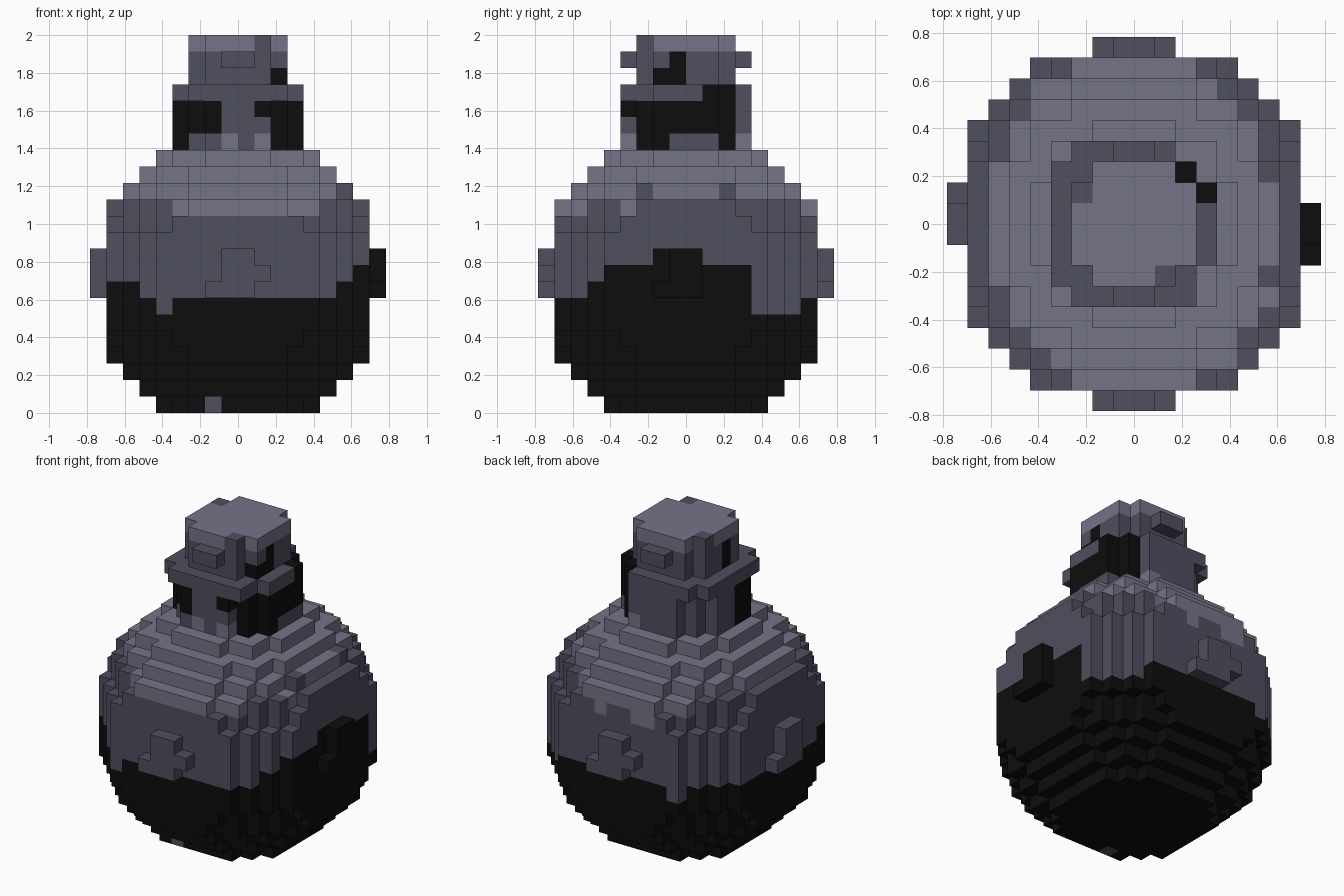
import bpy, bmesh

cube = bpy.data.objects.get("Cube")
if cube:
    bpy.data.objects.remove(cube, do_unlink=True)

V = 2 / 23                      # edge of one block
LIGHT, GREY, BLACK = 0, 1, 2


def material(name, rgb):
    m = bpy.data.materials.new(name)
    m.use_nodes = True
    m.diffuse_color = (*rgb, 1)
    bsdf = m.node_tree.nodes["Principled BSDF"]
    bsdf.inputs["Base Color"].default_value = (*rgb, 1)
    bsdf.inputs["Roughness"].default_value = 0.9
    return m


MATS = [material("light_slate", (0.174, 0.174, 0.25)),
        material("dark_slate", (0.08, 0.077, 0.114)),
        material("soot_black", (0.004, 0.004, 0.004))]


def disc(r2, k, cut=()):
    """Blocks of a round layer at height k."""
    return {(i, j, k) for i in range(-8, 8) for j in range(-8, 8)
            if (i + .5) ** 2 + (j + .5) ** 2 <= r2 and (i, j) not in cut}


def box(x, y, z):
    return {(i, j, k) for i in range(*x) for j in range(*y) for k in range(*z)}


def facing(i, j):
    x, y = i + .5, j + .5
    if abs(x) > abs(y):
        return "east" if x > 0 else "west"
    return "back" if y > 0 else "front"


# Colour rules, by block position
def body_colour(i, j, k):
    side = facing(i, j)
    low, high = 7, 13
    if side == "front":
        low = 6 if i == -5 else 9 if i == 7 else 8 if i in (6, -8) else 7
        high = 12 if -4 <= i < 5 else 13
        if (j, k) == (-5, 0) and i == -2:
            return GREY
    elif side == "east":
        low = (7 if j < -6 else 8 if j < -5 else 9 if j < -2 else
               10 if j < 1 else 9 if j < 4 else 6)
        high = 12 if j == -4 else 14 if j in (-3, 2, 3) and i >= 6 else 13
    elif side == "back":
        low = 6 if i == -5 or i >= 5 else 7
        high = 11 if i in (1, -2, -3) else 12 if -5 <= i < 4 else 13
    else:
        low = 7 if j >= -4 else 8
    return BLACK if k < low else LIGHT if k >= high else GREY


def neck_colour(i, j, k):
    if j < 0 and i < -1 and (k > 16 or i == -4):
        return BLACK
    if j < -2 and ((k == 18 and i >= 1) or i >= 2):
        return BLACK
    if i >= 2 and ((k > 16 and j < 3) or j in (-2, 2)):
        return BLACK
    if k == 16 and ((j < -2 and i in (-1, 1)) or (j == 3 and i == 1)):
        return LIGHT
    return GREY


def rim_colour(i, j, k):
    return BLACK if i >= 2 and j in (1, 2) else GREY


def cap_colour(i, j, k):
    if k == 22:
        return GREY if (i, j) in ((1, -3), (-3, 1)) else LIGHT
    if i == 2 and (j == -1 or (j == -2 and k == 20)):
        return BLACK
    return BLACK if i == -3 and j == -1 else GREY


def plain(c):
    return lambda i, j, k: c


# Round body, stacked from discs of a sphere
body = set()
for k in range(16):
    body |= disc((81 if k == 15 else 83.5) - (k - 7.5) ** 2, k)

# Cross-like studs on the four sides of the body
front_stud = box((-1, 1), (-9, -8), (7, 10)) | {(-2, -9, 7), (1, -9, 8)}
back_stud = {(-1 - i, -1 - j, k) for i, j, k in front_stud}
east_stud = box((8, 9), (-1, 1), (7, 10)) | {(8, -2, 7)}
west_stud = {(-1 - i, -1 - j, k) for i, j, k in east_stud}

# Neck, worn rim, stopper and its two tabs
neck = disc(16, 16) | disc(16, 17) | disc(16, 18)
rim = disc(19, 19, cut=((3, 2), (3, -3), (2, 3)))
stopper = disc(10, 20) | disc(10, 21) | disc(10, 22)
front_tab = box((-1, 1), (-4, -3), (21, 22))
back_tab = box((-1, 1), (3, 4), (21, 22))

PARTS = [("round_body", body, body_colour),
         ("front_stud", front_stud, plain(GREY)),
         ("back_stud", back_stud, plain(GREY)),
         ("left_stud", east_stud, plain(BLACK)),
         ("right_stud", west_stud, plain(GREY)),
         ("neck", neck, neck_colour),
         ("neck_rim", rim, rim_colour),
         ("stopper", stopper, cap_colour),
         ("front_tab", front_tab, plain(GREY)),
         ("back_tab", back_tab, plain(GREY))]
SOLID = set().union(*(p[1] for p in PARTS))


def build(name, cells, colour):
    """Skin the blocks, leaving out faces that touch another block."""
    bm = bmesh.new()
    verts = {}

    def vert(p):
        if p not in verts:
            verts[p] = bm.verts.new([c * V for c in p])
        return verts[p]

    for cell in sorted(cells):
        for axis in range(3):
            u, w = (axis + 1) % 3, (axis + 2) % 3
            for step in (0, 1):
                near = list(cell)
                near[axis] += 2 * step - 1
                if tuple(near) in SOLID:
                    continue
                ring = []
                for a, b in ((0, 0), (1, 0), (1, 1), (0, 1)):
                    p = list(cell)
                    p[axis] += step
                    p[u] += a
                    p[w] += b
                    ring.append(vert(tuple(p)))
                face = bm.faces.new(ring if step else ring[::-1])
                face.material_index = colour(*cell)
    mesh = bpy.data.meshes.new(name)
    bm.to_mesh(mesh)
    bm.free()
    for m in MATS:
        mesh.materials.append(m)
    bpy.context.scene.collection.objects.link(bpy.data.objects.new(name, mesh))


for part in PARTS:
    build(*part)
